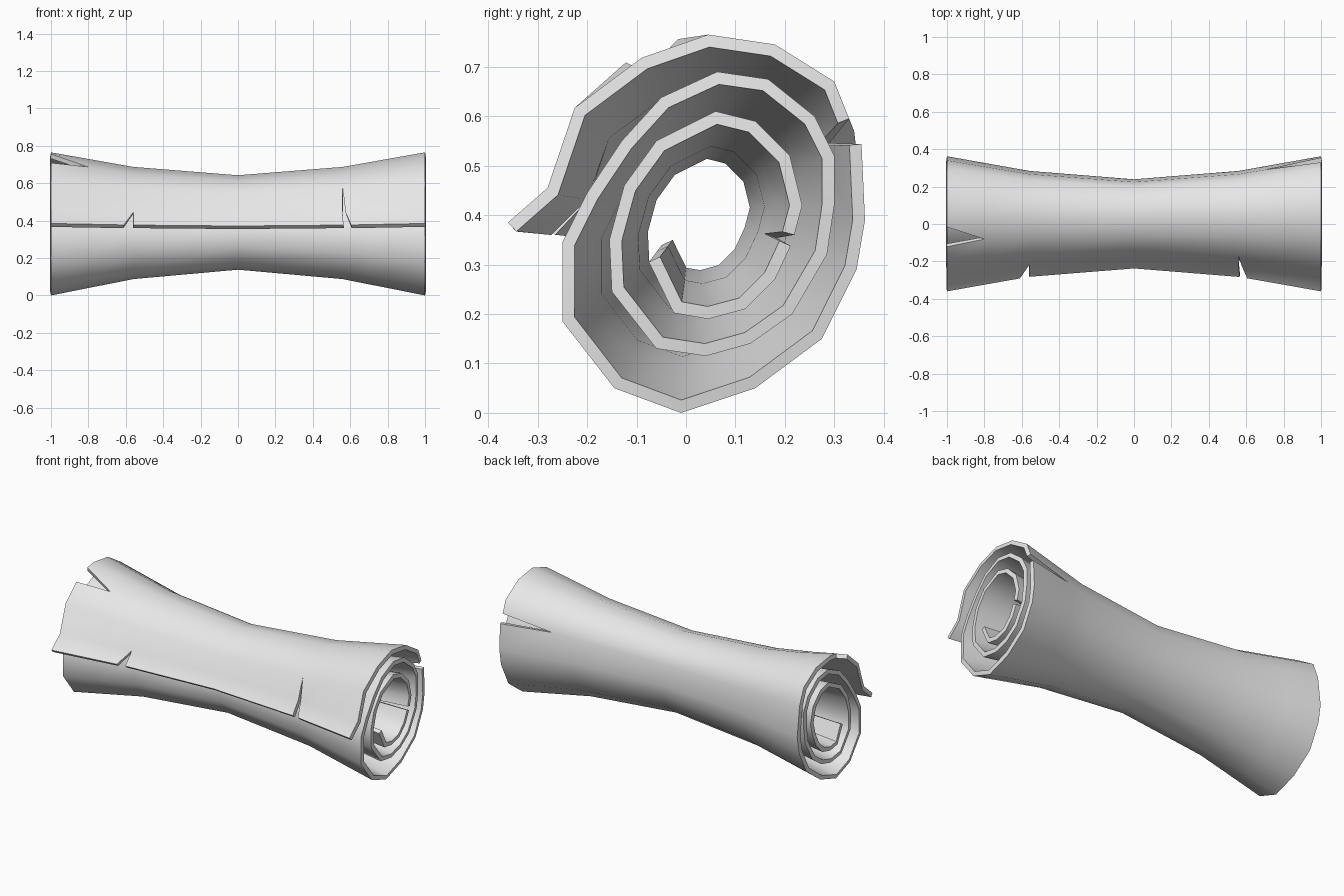
import bpy
import bmesh
from mathutils import Vector

cube = bpy.data.objects.get("Cube")
if cube:
    bpy.data.objects.remove(cube, do_unlink=True)

# Spiral cross-section (y, z) at the wide ends, from outer flap to inner edge
SPIRAL = [Vector(p) for p in (
    (-.36, .385), (-.28, .455), (-.225, .617), (-.09, .718), (.045, .765),
    (.18, .745), (.3, .67), (.34, .57), (.362, .39), (.345, .29),
    (.275, .15), (.14, .05), (-.01, 0), (-.145, .05), (-.25, .185),
    (-.25, .345), (-.2, .445), (-.13, .55), (-.05, .638), (.063, .69),
    (.166, .675), (.26, .6), (.3, .52), (.3, .42), (.285, .32),
    (.215, .2), (.13, .14), (.04, .115), (-.06, .13), (-.15, .245),
    (-.155, .35), (-.125, .46), (-.06, .55), (.06, .61), (.14, .59),
    (.21, .52), (.235, .42), (.215, .345), (.18, .27), (.12, .21),
    (.045, .19), (-.025, .202), (-.075, .305))]
CENTRE = Vector((0, .405))
COLUMNS = [-1, -.8, -.56, 0, .56, .7, 1]
LAST = len(COLUMNS) - 1
THICKNESS = .025

# Tears: (column, row) -> axis, then (shift, lift) on each side of the split
TEARS = {
    (2, 0): ("x", (-.05, 0), (0, 0)),
    (4, 0): ("x", (.005, 0), (.045, 0)),
    (4, 1): ("x", (-.002, 0), (.015, 0)),
    (0, 3): ("row", (-.2, .012), (.55, .012)),
    (LAST, 7): ("row", (-.25, 0), (.17, .012)),
    (LAST, 37): ("row", (-.2, 0), (.1, 0)),
}


def waist(x):
    """Scale of the roll along its length, narrowest in the middle."""
    a = abs(x)
    if a < .56:
        return .66 + (.784 - .66) * a / .56
    return .784 + (1 - .784) * (a - .56) / .44


def sheet_point(x, row, lift):
    k = min(max(int(row), 0), len(SPIRAL) - 2)
    p = SPIRAL[k].lerp(SPIRAL[k + 1], row - k) - CENTRE
    s = waist(x)
    p = p * s + p.normalized() * lift + CENTRE
    if row == 0:
        p.y -= .06 * (1 - s)
    return (x, p.x, p.y)


# Rolled sheet as a grid, with vertices split where it is torn
bm = bmesh.new()
cache = {}


def corner(col, row, side_x, side_row):
    tear = TEARS.get((col, row))
    x, r, lift, side = COLUMNS[col], row, 0, 0
    if tear:
        side = side_x if tear[0] == "x" else side_row
        shift, lift = tear[1] if side < 0 else tear[2]
        if tear[0] == "x":
            x += shift
        else:
            r += shift
    key = (col, row, side)
    if key not in cache:
        cache[key] = bm.verts.new(sheet_point(x, r, lift))
    return cache[key]


for c in range(LAST):
    for r in range(len(SPIRAL) - 1):
        bm.faces.new((corner(c, r, 1, 1), corner(c + 1, r, -1, 1),
                      corner(c + 1, r + 1, -1, -1), corner(c, r + 1, 1, -1)))

mesh = bpy.data.meshes.new("rolled_sheet")
bm.to_mesh(mesh)
bm.free()
scroll = bpy.data.objects.new("rolled_sheet", mesh)
bpy.context.collection.objects.link(scroll)

# Plain grey material
grey = bpy.data.materials.new("light_grey")
grey.use_nodes = True
colour = (.8, .8, .8, 1)
grey.diffuse_color = colour
grey.node_tree.nodes["Principled BSDF"].inputs["Base Color"].default_value = colour
mesh.materials.append(grey)

# Sheet thickness grows inward, then is applied before shading
solid = scroll.modifiers.new("thickness", "SOLIDIFY")
solid.thickness = THICKNESS
solid.offset = -1
solid.use_even_offset = True

bpy.ops.object.select_all(action="DESELECT")
scroll.select_set(True)
bpy.context.view_layer.objects.active = scroll
bpy.ops.object.modifier_apply(modifier=solid.name)
bpy.ops.object.shade_smooth_by_angle(angle=.87)
